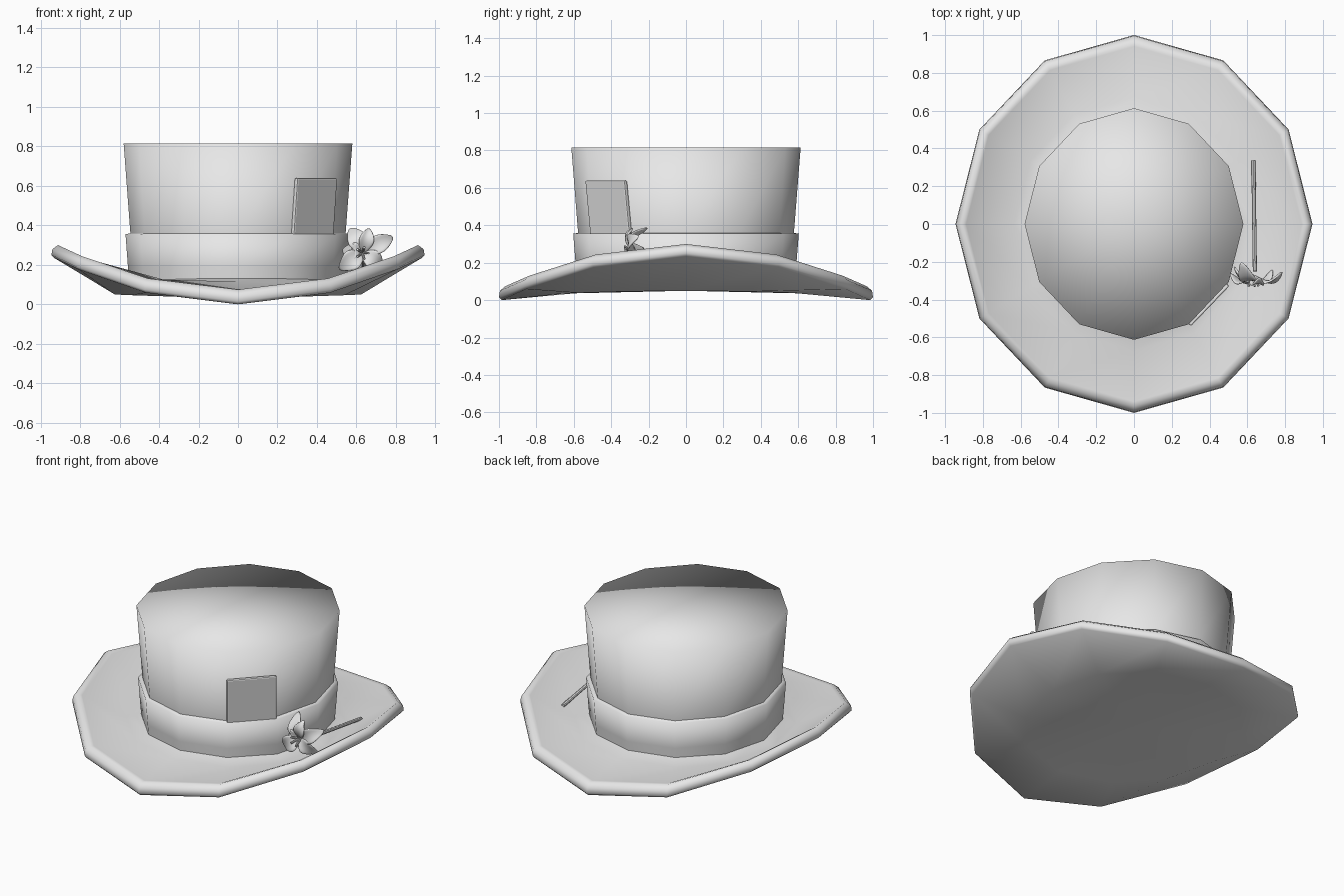
import bpy, bmesh
from math import sin, cos, pi, radians
from mathutils import Vector

cube = bpy.data.objects.get("Cube")
if cube:
    bpy.data.objects.remove(cube)

SIDES = 12
NARROW = 0.945  # the hat is a little narrower than it is long

felt = bpy.data.materials.new("grey_felt")
felt.use_nodes = True
felt.diffuse_color = (0.8, 0.8, 0.8, 1)
felt.node_tree.nodes["Principled BSDF"].inputs["Base Color"].default_value = (0.8, 0.8, 0.8, 1)


def finish(name, bm, smooth=True):
    bmesh.ops.recalc_face_normals(bm, faces=bm.faces)
    for face in bm.faces:
        face.smooth = smooth
    mesh = bpy.data.meshes.new(name)
    bm.to_mesh(mesh)
    bm.free()
    mesh.materials.append(felt)
    obj = bpy.data.objects.new(name, mesh)
    bpy.context.collection.objects.link(obj)
    return obj


def loft(name, rings, start=None, end=None):
    """Join twelve-sided rings of (radius, side height, front height)."""
    bm = bmesh.new()
    loops = []
    for radius, side, front in rings:
        loop = []
        for i in range(SIDES):
            a = 2 * pi * i / SIDES
            z = front + (side - front) * cos(a) ** 2
            loop.append(bm.verts.new((NARROW * radius * cos(a), radius * sin(a), z)))
        loops.append(loop)
    for low, high in zip(loops, loops[1:]):
        for i in range(SIDES):
            j = (i + 1) % SIDES
            bm.faces.new((low[i], low[j], high[j], high[i]))
    for loop, height in ((loops[0], start), (loops[-1], end)):
        if height is not None:
            centre = bm.verts.new((0, 0, height))
            for i in range(SIDES):
                bm.faces.new((loop[i], loop[(i + 1) % SIDES], centre))
    return finish(name, bm)


# Brim: closed underside, rolled edge, dished upper side
loft("brim", [
    (0.66, 0.05, 0.035), (0.985, 0.235, 0.0), (1.0, 0.25, 0.015), (0.995, 0.28, 0.05),
    (0.965, 0.30, 0.075), (0.94, 0.285, 0.075), (0.67, 0.09, 0.115), (0.57, 0.125, 0.135),
], start=0.05)

# Crown: flaring wall and flat top, softly shaded across the edge
loft("crown", [(0.57, 0.1, 0.1), (0.577, 0.36, 0.36), (0.613, 0.815, 0.815)], end=0.815)

# Hat band
loft("hat_band", [(0.582, 0.1, 0.1), (0.59, 0.19, 0.19), (0.603, 0.355, 0.355),
                  (0.575, 0.36, 0.36)])


# Card tucked in the band, leaning with the wall
def card():
    bm = bmesh.new()
    bottom_mid, top_mid = Vector((0.375, -0.398, 0.33)), Vector((0.395, -0.427, 0.64))
    along = Vector((0.69, 0.72, 0))
    outward = Vector((0.72, -0.69, 0))
    layers = []
    for depth in (-0.012, 0.012):
        layers.append([bm.verts.new(mid + along * side * 0.147 + outward * depth)
                       for mid, side in ((bottom_mid, -1), (bottom_mid, 1),
                                         (top_mid, 1), (top_mid, -1))])
    back, front = layers
    bm.faces.new(front)
    bm.faces.new(back[::-1])
    for i in range(4):
        j = (i + 1) % 4
        bm.faces.new((back[i], back[j], front[j], front[i]))
    obj = finish("card", bm, smooth=False)
    bevel = obj.modifiers.new("soft_edges", "BEVEL")
    bevel.width = 0.008
    bevel.segments = 2


card()


# Flower: curled petals around an axis that faces forward
HEART = Vector((0.63, -0.27, 0.26))


def petal(name, angle, length, width, curl):
    bm = bmesh.new()
    out = Vector((cos(radians(angle)), 0, sin(radians(angle))))
    across = Vector((-out.z, 0, out.x))
    forward = Vector((0.1, -1, 0.1)).normalized()
    rows = []
    for i in range(6):
        t = i / 5
        half = width * (0.15 + 0.85 * sin(pi * min(t * 0.85 + 0.05, 1)))
        row = []
        for j in range(5):
            s = j / 2 - 1
            lift = 0.05 * sin(pi * t * 0.8) - curl * t * t + 0.025 * s * s * t
            reach = t * length * (1 - 0.12 * s * s)
            row.append(bm.verts.new(HEART + out * reach + across * s * half + forward * lift))
        rows.append(row)
    for a, b in zip(rows, rows[1:]):
        for j in range(4):
            bm.faces.new((a[j], a[j + 1], b[j + 1], b[j]))
    obj = finish(name, bm)
    solid = obj.modifiers.new("thickness", "SOLIDIFY")
    solid.thickness = 0.012
    solid.offset = 0
    soft = obj.modifiers.new("soft", "SUBSURF")
    soft.levels = soft.render_levels = 1


for n, shape in enumerate([(112, 0.145, 0.055, 0.10), (28, 0.18, 0.05, 0.05),
                           (325, 0.13, 0.05, 0.06), (215, 0.145, 0.055, 0.04),
                           (170, 0.10, 0.045, 0.08), (75, 0.13, 0.04, 0.02)]):
    petal(f"petal_{n + 1}", *shape)


# Round rods for the stem and stamens
def rod(name, start, end, radius):
    start, end = Vector(start), Vector(end)
    bm = bmesh.new()
    bmesh.ops.create_cone(bm, cap_ends=True, segments=8, radius1=radius, radius2=radius,
                          depth=(end - start).length)
    turn = (end - start).to_track_quat("Z", "Y").to_matrix()
    bmesh.ops.rotate(bm, verts=bm.verts, matrix=turn)
    bmesh.ops.translate(bm, verts=bm.verts, vec=(start + end) / 2)
    obj = finish(name, bm)
    obj.data.set_sharp_from_angle(angle=radians(40))


rod("stem", HEART + Vector((0.01, 0.02, -0.02)), (0.632, 0.335, 0.152), 0.011)
for n in range(5):
    a = 2 * pi * n / 5
    rod(f"stamen_{n + 1}", HEART, HEART + Vector((0.03 * cos(a), -0.06, 0.03 * sin(a))), 0.006)
